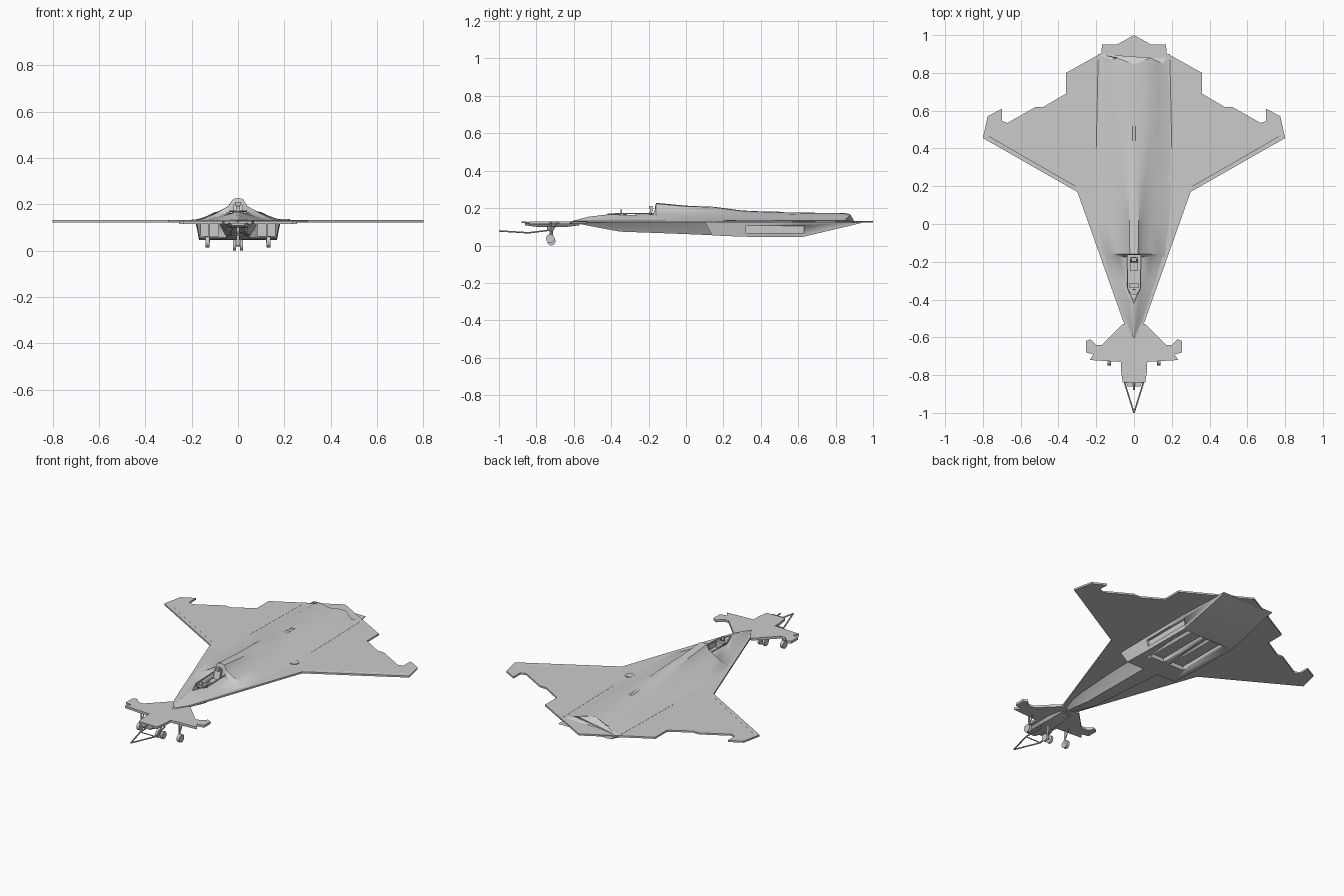
import bpy, bmesh, math
from mathutils import Vector

default = bpy.data.objects.get("Cube")
if default:
    bpy.data.objects.remove(default, do_unlink=True)


def finish(name, bm, angle=30):
    bmesh.ops.remove_doubles(bm, verts=bm.verts, dist=1e-5)
    bmesh.ops.recalc_face_normals(bm, faces=bm.faces)
    mesh = bpy.data.meshes.new(name)
    bm.to_mesh(mesh)
    bm.free()
    ob = bpy.data.objects.new(name, mesh)
    bpy.context.collection.objects.link(ob)
    activate(ob)
    bpy.ops.object.shade_smooth_by_angle(angle=math.radians(angle))
    return ob


def activate(ob):
    bpy.ops.object.select_all(action='DESELECT')
    ob.select_set(True)
    bpy.context.view_layer.objects.active = ob


def mirrored(half):
    """Close a half outline (x >= 0) with its reflection."""
    return half + [(-p[0], *p[1:]) for p in reversed(half) if p[0] > 1e-6]


def loft(name, rings, angle=30):
    bm = bmesh.new()
    loops = [[bm.verts.new(p) for p in ring] for ring in rings]
    for a, b in zip(loops, loops[1:]):
        for i in range(len(a)):
            j = (i + 1) % len(a)
            bm.faces.new((a[i], a[j], b[j], b[i]))
    bm.faces.new(loops[0])
    bm.faces.new(loops[-1])
    return finish(name, bm, angle)


def plate(name, outline, z0, z1):
    return loft(name, [[(x, y, z) for x, y in outline] for z in (z0, z1)])


def box(name, lo, hi):
    return plate(name, [(lo[0], lo[1]), (hi[0], lo[1]), (hi[0], hi[1]), (lo[0], hi[1])],
                 lo[2], hi[2])


def rod(name, a, b, r, sides=10):
    a, b = Vector(a), Vector(b)
    bm = bmesh.new()
    bmesh.ops.create_cone(bm, cap_ends=True, segments=sides, radius1=r, radius2=r,
                          depth=(b - a).length)
    turn = (b - a).to_track_quat('Z', 'Y')
    for v in bm.verts:
        v.co = turn @ v.co + (a + b) / 2
    return finish(name, bm, 40)


def carve(target, cutter):
    mod = target.modifiers.new("recess", 'BOOLEAN')
    mod.operation = 'DIFFERENCE'
    mod.solver = 'EXACT'
    mod.object = cutter
    cutter.hide_render = True
    activate(target)
    bpy.ops.object.modifier_apply(modifier=mod.name)
    bpy.data.objects.remove(cutter, do_unlink=True)


# Blended wing planform
wing = [(0, -.61), (.055, -.52), (.30, .17), (.80, .455), (.775, .57), (.70, .61),
        (.70, .545), (.67, .535), (.52, .62), (.48, .62), (.36, .69), (.36, .80), (0, 1)]
plate("wing", mirrored(wing), .122, .132)

# Upper fuselage: y, half width, shoulder half width, shoulder z, spine z
upper = [(-.61, .003, .001, .1305, .131), (-.52, .054, .015, .148, .154),
         (-.40, .095, .025, .160, .168), (-.30, .13, .035, .163, .170),
         (-.175, .172, .04, .166, .173), (-.16, .178, .04, .193, .228),
         (0, .20, .045, .188, .213), (.15, .21, .05, .184, .207),
         (.30, .21, .07, .172, .187), (.50, .205, .09, .168, .178),
         (.70, .20, .10, .166, .175), (.87, .19, .09, .165, .173)]
# Sawtooth trailing edge offsets from flank to spine
teeth = (.03, -.02, -.005, .01, -.005, -.025)
rings = []
for n, (y, w, s, shoulder, top) in enumerate(upper):
    h = shoulder - .128
    half = [(w, .128), (w + (s - w) * .35, .128 + h * .25), (w + (s - w) * .68, .128 + h * .6),
            (s, shoulder), (s * .55, shoulder + (top - shoulder) * .85), (0, top)]
    jag = teeth if n == len(upper) - 1 else (0,) * 6
    rings.append(mirrored([(x, y + d, z) for (x, z), d in zip(half, jag)]))
body = loft("upper_fuselage", rings, 35)

# Open cockpit
tub = [(.014, -.37), (.033, -.34), (.035, -.165)]
carve(body, plate("cockpit_cutter", tub + [(-x, y) for x, y in reversed(tub)], .134, .26))
box("seat_base", (-.022, -.25, .134), (.022, -.2, .15))
loft("seat_back", [[(x, y + t, z) for x, t in ((-.02, 0), (.02, 0), (.02, .014), (-.02, .014))]
                   for y, z in ((-.205, .145), (-.188, .2))])
box("headrest", (-.012, -.198, .195), (.012, -.178, .21))
box("instrument_panel", (-.026, -.335, .134), (.026, -.315, .17))
box("head_up_display", (-.009, -.35, .168), (.009, -.343, .192))
for side in (-1, 1):
    rod("cockpit_sill", (side * .037, -.165, .171), (side * .034, -.34, .17), .003, 6)
    rod("canopy_bow", (side * .034, -.34, .17), (0, -.42, .169), .003, 6)

# Forward keel under the nose
keel = [(-.60, .006, .004, .121), (-.45, .055, .025, .092), (-.35, .07, .032, .074),
        (-.1, .085, .04, .065), (.2, .09, .05, .053)]
loft("forward_keel", [mirrored([(wt, y, .126), (wb * 1.25, y, zb + (.126 - zb) * .3),
                                (wb, y, zb), (0, y, zb)]) for y, wt, wb, zb in keel])

# Engine nacelles with raked intakes and recessed bays
nacelle = [(.10, .14, .18, .165, .054), (.30, .30, .182, .168, .047),
           (.62, .62, .184, .168, .045), (.95, .92, .17, .165, .116)]
engines = loft("engine_nacelles",
               [[(wt, yt, .126), (wb, yb, zb), (-wb, yb, zb), (-wt, yt, .126)]
                for yt, yb, wt, wb, zb in nacelle])
for side in (-1, 1):
    x0, x1 = sorted((side * .085, side * .16))
    carve(engines, box("intake_cutter", (x0, .05, .063), (x1, .23, .115)))
    x0, x1 = sorted((side * .02, side * .115))
    carve(engines, box("belly_bay_cutter", (x0, .27, .03), (x1, .61, .072)))
    x0, x1 = sorted((side * .163, side * .2))
    carve(engines, box("side_bay_cutter", (x0, .32, .068), (x1, .63, .105)))

# Surface details
for side in (-1, 1):
    rod("leading_flap_seam", (side * .31, .2, .131), (side * .77, .465, .131), .002, 6)
    rod("tail_fairing", (side * .19, .87, .131), (side * .2, .4, .131), .003, 6)
    rod("dorsal_slit", (side * .009, .44, .179), (side * .009, .52, .177), .003, 6)
rod("fuel_cap", (.2, .24, .13), (.2, .24, .136), .025, 24)

# Small winged sled in front of the nose
sled = [(0, -.53), (.06, -.53), (.17, -.64), (.20, -.64), (.23, -.61), (.255, -.62),
        (.255, -.68), (.215, -.69), (.235, -.72), (.07, -.73), (.07, -.77),
        (.06, -.84), (0, -.84)]
plate("sled_wing", mirrored(sled), .114, .128)
loft("sled_hull", [[(w, y, .12), (w * .7, y, z), (-w * .7, y, z), (-w, y, .12)]
                   for y, w, z in ((-.86, .035, .108), (-.8, .055, .1),
                                   (-.65, .055, .098), (-.57, .04, .108))])
rod("sled_probe", (0, -.88, .124), (0, -.82, .122), .004, 8)

# Tow frame and landing gear
for side in (-1, 1):
    rod("tow_arm", (side * .05, -.84, .068), (0, -1, .078), .004, 8)
    rod("tow_arm_rear", (side * .05, -.84, .068), (side * .035, -.73, .082), .004, 8)
    rod("tow_hanger", (side * .035, -.74, .08), (side * .04, -.74, .11), .004, 8)
    rod("main_strut", (side * .125, -.725, .035), (side * .125, -.725, .118), .005)
    rod("main_brace", (side * .125, -.725, .06), (side * .125, -.69, .118), .003, 6)
    rod("main_wheel", (side * .122, -.725, .037), (side * .14, -.725, .037), .023, 20)
    rod("nose_wheel", (side * .009, -.72, .022), (side * .022, -.72, .022), .022, 20)
rod("tow_cross_bar", (-.05, -.84, .068), (.05, -.84, .068), .003, 8)
rod("nose_axle", (-.012, -.72, .022), (.012, -.72, .022), .004, 8)
rod("nose_strut", (0, -.72, .022), (0, -.715, .105), .006)
